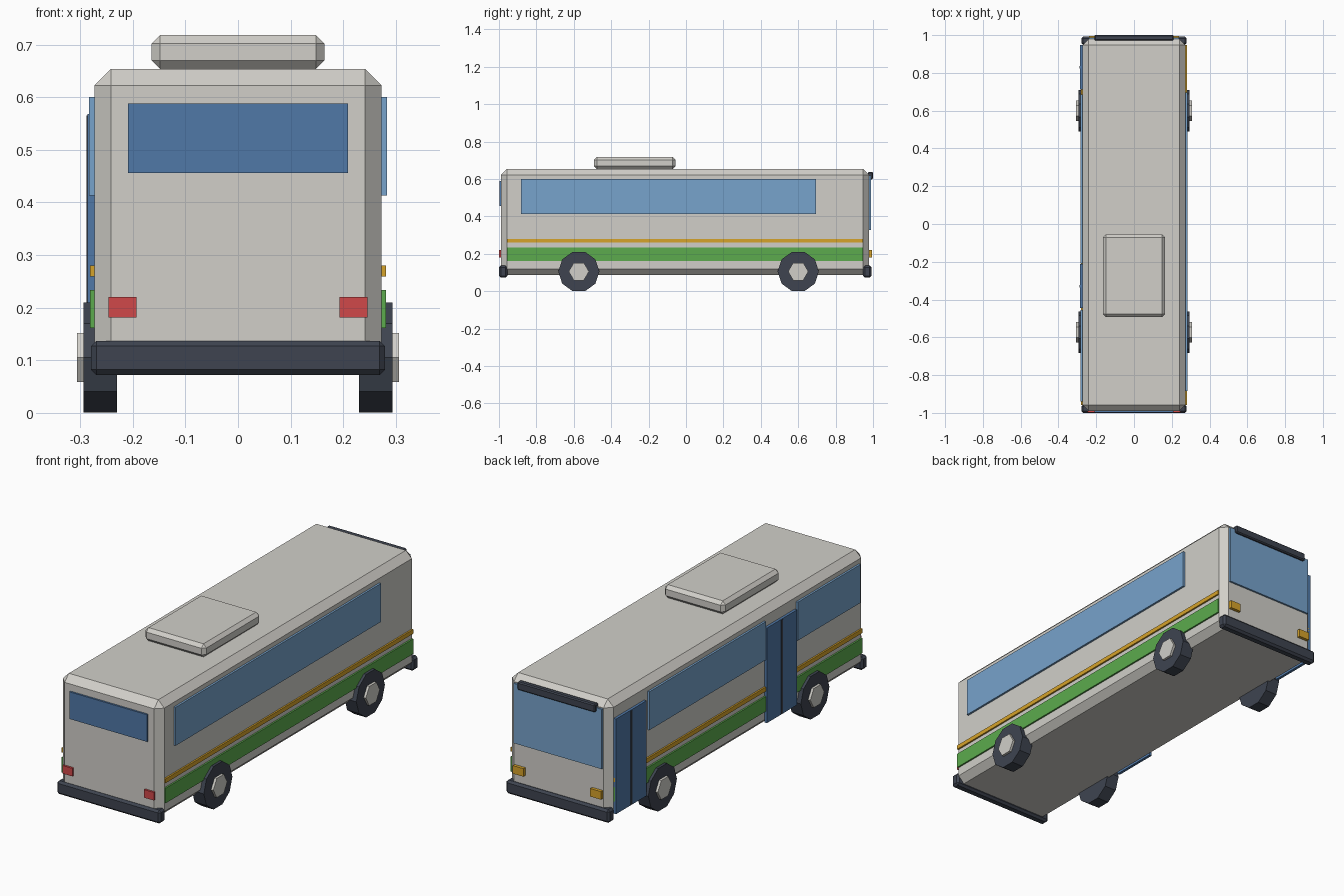
import bpy, bmesh, math
from mathutils import Matrix

if "Cube" in bpy.data.objects:
    bpy.data.objects.remove(bpy.data.objects["Cube"])


def material(name, rgb):
    """Flat material from 0-255 sRGB values."""
    m = bpy.data.materials.new(name)
    lin = [((c / 255 + 0.055) / 1.055) ** 2.4 for c in rgb]
    m.diffuse_color = (*lin, 1)
    m.use_nodes = True
    m.node_tree.nodes["Principled BSDF"].inputs["Base Color"].default_value = m.diffuse_color
    return m


BODY = material("warm_white_paint", (209, 207, 201))
GLASS = material("light_blue_glass", (119, 163, 204))
DARK_GLASS = material("dark_blue_glass", (80, 120, 167))
DARK = material("charcoal_rubber", (62, 68, 80))
GREEN = material("green_stripe_paint", (92, 171, 77))
AMBER = material("amber", (214, 163, 42))
RED = material("red_lamp", (208, 72, 74))


def finish(name, bm, mat):
    bmesh.ops.recalc_face_normals(bm, faces=bm.faces)
    me = bpy.data.meshes.new(name)
    bm.to_mesh(me)
    bm.free()
    me.materials.append(mat)
    ob = bpy.data.objects.new(name, me)
    bpy.context.collection.objects.link(ob)
    return ob


def box(name, x, y, z, mat, bevel=0):
    """Box from (min, max) ranges with an optional one-segment chamfer."""
    bm = bmesh.new()
    bmesh.ops.create_cube(bm, size=1)
    for v in bm.verts:
        for i, (lo, hi) in enumerate((x, y, z)):
            v.co[i] = hi if v.co[i] > 0 else lo
    if bevel:
        bmesh.ops.bevel(bm, geom=bm.edges[:], offset=bevel, segments=1,
                        affect='EDGES', profile=0.5)
    return finish(name, bm, mat)


def disc(name, sides, radius, x, y, z, mat):
    """Prism with its axis along x and a corner pointing along y."""
    bm = bmesh.new()
    bmesh.ops.create_cone(bm, cap_ends=True, segments=sides, radius1=radius,
                          radius2=radius, depth=abs(x[1] - x[0]))
    bmesh.ops.rotate(bm, verts=bm.verts, matrix=Matrix.Rotation(math.pi / 2, 3, 'Y'))
    # put a corner on the horizontal axis
    first = max(bm.verts, key=lambda v: v.co.y).co
    turn = math.atan2(first.z, first.y)
    bmesh.ops.rotate(bm, verts=bm.verts, matrix=Matrix.Rotation(-turn, 3, 'X'))
    bmesh.ops.translate(bm, verts=bm.verts, vec=(sum(x) / 2, y, z))
    return finish(name, bm, mat)


def side_range(s, a, b):
    return tuple(sorted((s * a, s * b)))


W = 0.273            # half width of the body
REAR, NOSE = -0.989, 0.979

# Body shell and roof unit
box("body", (-W, W), (REAR, NOSE), (0.086, 0.654), BODY, 0.032)
box("roof_unit", (-0.164, 0.164), (-0.493, -0.055), (0.654, 0.718), BODY, 0.016)

# Bumpers
box("bumper_minus_y", (-0.279, 0.279), (-1.0, -0.955), (0.072, 0.137), DARK, 0.01)
box("bumper_plus_y", (-0.279, 0.279), (0.947, 0.992), (0.072, 0.137), DARK, 0.01)

# End windows and the visor over the windscreen
box("end_window", (-0.209, 0.209), (-0.998, REAR), (0.456, 0.588), DARK_GLASS)
box("windscreen", (-0.238, 0.238), (NOSE, 0.988), (0.327, 0.618), GLASS)
box("visor", (-0.21, 0.21), (0.972, 1.0), (0.598, 0.637), DARK, 0.005)

# Parts repeated on both sides
for s, tag in ((-1, "left"), (1, "right")):
    box(f"green_stripe_{tag}", side_range(s, W, 0.281), (-0.957, 0.947),
        (0.161, 0.234), GREEN)
    box(f"amber_stripe_{tag}", side_range(s, W, 0.281), (-0.957, 0.947),
        (0.259, 0.28), AMBER)
    box(f"tail_lamp_{tag}", side_range(s, 0.193, 0.246), (-0.999, REAR),
        (0.181, 0.22), RED)
    box(f"head_lamp_{tag}", side_range(s, 0.18, 0.238), (NOSE, 0.994),
        (0.181, 0.22), AMBER)
    for y, end in ((-0.573, "minus_y"), (0.6, "plus_y")):
        disc(f"tyre_{tag}_{end}", 10, 0.11, side_range(s, 0.23, 0.294), y, 0.105, DARK)
        disc(f"hub_{tag}_{end}", 6, 0.054, side_range(s, 0.28, 0.306), y, 0.105, BODY)

# Side windows: one long on the right, two on the left between the doors
box("window_right", (W, 0.2828), (-0.883, 0.696), (0.413, 0.6), GLASS)
for i, y in enumerate(((-0.21, 0.685), (-0.94, -0.456))):
    box(f"window_left_{i + 1}", (-0.2828, -W), y, (0.413, 0.6), GLASS)

# Double doors on the left with a dark centre seam
for i, (a, b) in enumerate(((0.712, 0.947), (-0.446, -0.213))):
    mid = (a + b) / 2
    box(f"door_{i + 1}", (-0.286, -W), (a, b), (0.105, 0.568), DARK_GLASS)
    box(f"door_seam_{i + 1}", (-0.288, -0.28), (mid - 0.006, mid + 0.006),
        (0.108, 0.565), DARK)
